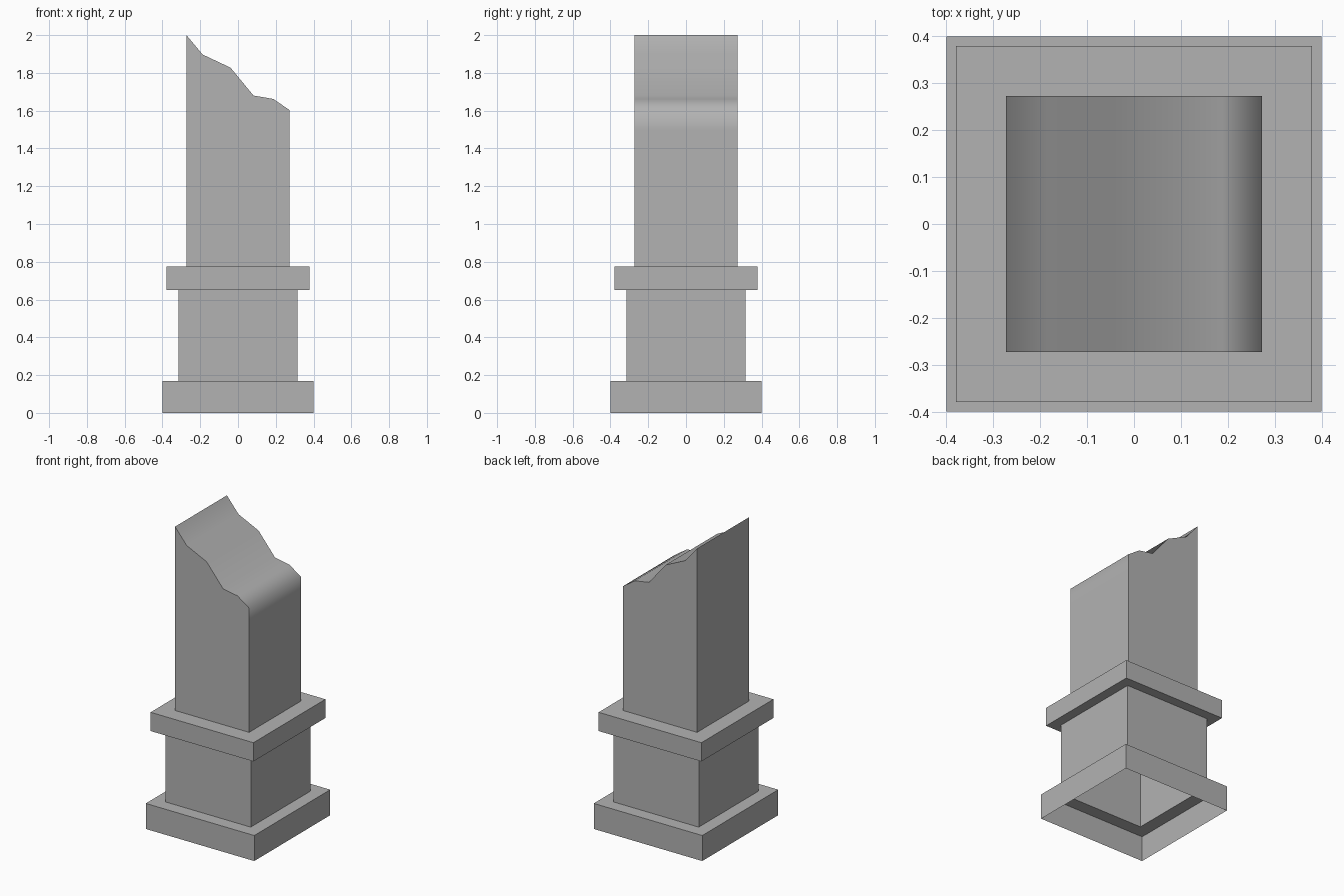
import bpy, bmesh, math

cube = bpy.data.objects.get("Cube")
if cube:
    bpy.data.objects.remove(cube, do_unlink=True)

# Weathered stone colour
stone = bpy.data.materials.new("grey_stone")
stone.use_nodes = True
colour = (0.45, 0.45, 0.45, 1)
stone.diffuse_color = colour
stone.node_tree.nodes["Principled BSDF"].inputs["Base Color"].default_value = colour


def finish(bm, name):
    bmesh.ops.recalc_face_normals(bm, faces=bm.faces[:])
    mesh = bpy.data.meshes.new(name)
    bm.to_mesh(mesh)
    bm.free()
    mesh.materials.append(stone)
    obj = bpy.data.objects.new(name, mesh)
    bpy.context.collection.objects.link(obj)
    return obj


SHAFT = 0.273
CAP_TOP = 0.775

# Stepped pedestal: a hollow shell of square rings, open underneath
steps = [(0.4, 0), (0.4, 0.17), (0.314, 0.17), (0.314, 0.65),
         (0.379, 0.65), (0.379, CAP_TOP), (SHAFT, CAP_TOP)]
bm = bmesh.new()
rings = [[bm.verts.new((sx * half, sy * half, z))
          for sx, sy in ((-1, -1), (1, -1), (1, 1), (-1, 1))]
         for half, z in steps]
for low, high in zip(rings, rings[1:]):
    for i in range(4):
        j = (i + 1) % 4
        bm.faces.new((low[i], low[j], high[j], high[i]))
finish(bm, "stepped_pedestal")

# Broken shaft: jagged outline swept from front to back
outline = [(-SHAFT, CAP_TOP), (-SHAFT, 2.0), (-0.187, 1.897), (-0.04, 1.828),
           (0.082, 1.68), (0.187, 1.662), (SHAFT, 1.603), (SHAFT, 1.5),
           (SHAFT, CAP_TOP)]
bm = bmesh.new()
front = [bm.verts.new((x, -SHAFT, z)) for x, z in outline]
back = [bm.verts.new((x, SHAFT, z)) for x, z in outline]
for i in range(len(outline) - 1):
    bm.faces.new((front[i], front[i + 1], back[i + 1], back[i]))
bm.faces.new(front)
bm.faces.new(back[::-1])
# The swept shell is open below, so orient it by its outer side
shaft = finish(bm, "broken_shaft")

# Soft shading over the fracture, crisp corners elsewhere
bpy.ops.object.select_all(action="DESELECT")
shaft.select_set(True)
bpy.context.view_layer.objects.active = shaft
bpy.ops.object.shade_smooth_by_angle(angle=math.radians(62))
